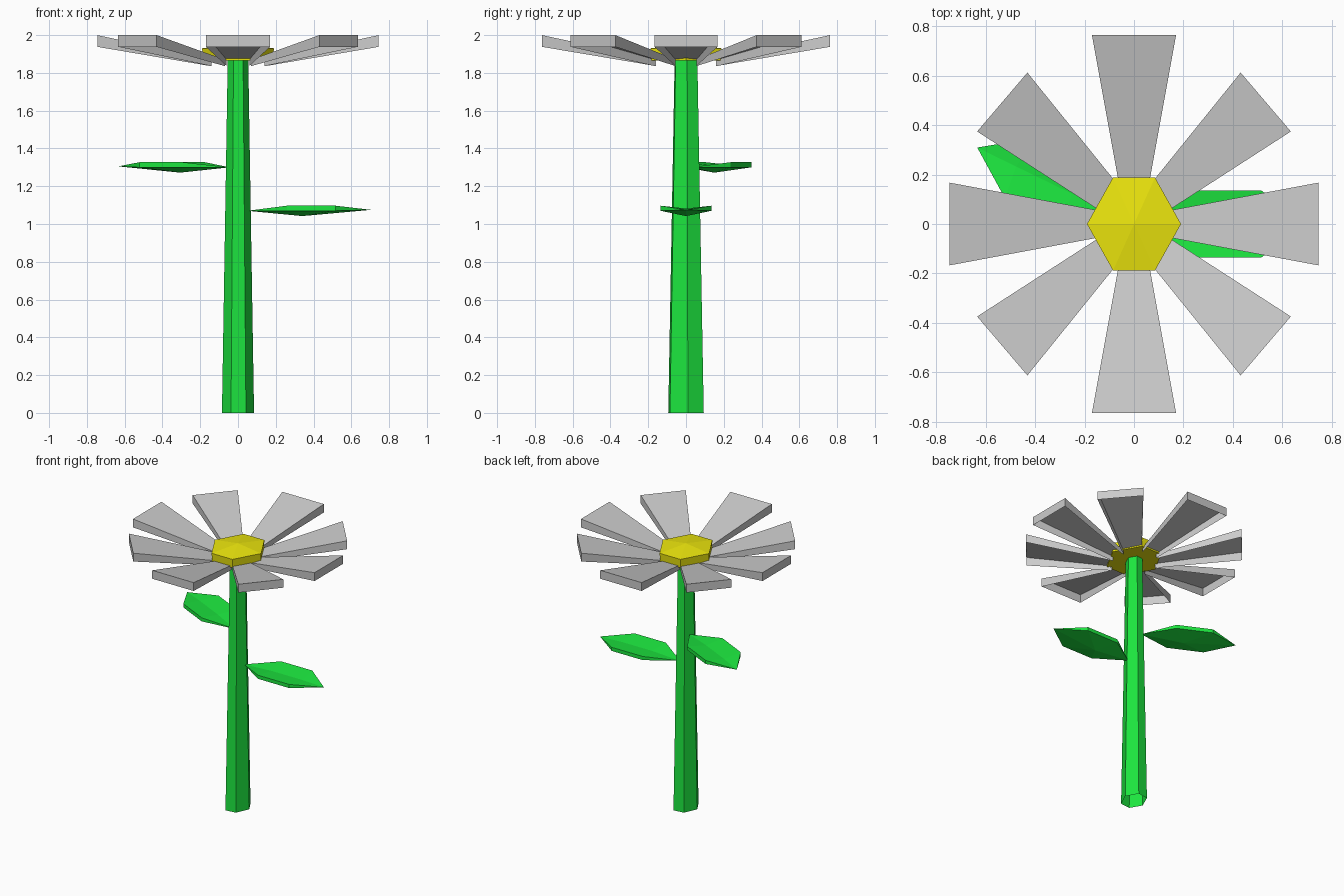
import bpy, bmesh, math
from mathutils import Matrix

if "Cube" in bpy.data.objects:
    bpy.data.objects.remove(bpy.data.objects["Cube"])


def material(name, color):
    m = bpy.data.materials.new(name)
    m.diffuse_color = (*color, 1)
    m.use_nodes = True
    m.node_tree.nodes["Principled BSDF"].inputs["Base Color"].default_value = m.diffuse_color
    return m


green = material("green", (0.012, 0.8, 0.05))
yellow = material("yellow", (0.85, 0.8, 0.004))


def finish(name, bm, mat=None, matrix=None):
    if matrix:
        bm.transform(matrix)
    bmesh.ops.recalc_face_normals(bm, faces=bm.faces)
    me = bpy.data.meshes.new(name)
    bm.to_mesh(me)
    bm.free()
    if mat:
        me.materials.append(mat)
    ob = bpy.data.objects.new(name, me)
    bpy.context.collection.objects.link(ob)
    return ob


def tube(bm, half, levels):
    """Hexagonal wall from three corners and their opposites; levels = (scale, z)."""
    section = half + [(-x, -y) for x, y in half]
    rings = [[bm.verts.new((x * s, y * s, z)) for x, y in section] for s, z in levels]
    for a, b in zip(rings, rings[1:]):
        for i in range(6):
            j = (i + 1) % 6
            bm.faces.new((a[i], a[j], b[j], b[i]))
    return rings


# Tapered hexagonal stem, open at the ends
bm = bmesh.new()
tube(bm, [(0.085, 0.01), (0.037, 0.094), (-0.042, 0.085)], [(1, 0), (0.64, 1.87)])
finish("stem", bm, green)

# Hexagonal flower centre with a low apex
bm = bmesh.new()
base, rim = tube(bm, [(0.19, 0), (0.085, 0.188), (-0.085, 0.188)],
                 [(0.98, 1.865), (1, 1.93)])
bm.faces.new(base)
apex = bm.verts.new((0, 0, 1.955))
for i in range(6):
    bm.faces.new((rim[i], rim[(i + 1) % 6], apex))
finish("flower_centre", bm, yellow)


# Petals: sloping tops with a wall hanging from the sides and outer end
def petal(name, inner, outer, sx, sy):
    bm = bmesh.new()
    rim = [inner[0], outer[0], outer[1], inner[1]]
    zs = [(1.87, 1.836), (2.0, 1.938), (2.0, 1.938), (1.87, 1.836)]
    top = [bm.verts.new((x * sx, y * sy, z[0])) for (x, y), z in zip(rim, zs)]
    low = [bm.verts.new((x * sx, y * sy, z[1])) for (x, y), z in zip(rim, zs)]
    bm.faces.new(top)
    for i in range(3):
        bm.faces.new((top[i], top[i + 1], low[i + 1], low[i]))
    finish(name, bm)


for s in (1, -1):
    petal("petal_side", [(0.145, 0.055), (0.145, -0.055)],
          [(0.745, 0.167), (0.745, -0.167)], s, 1)
    petal("petal_front_back", [(0.06, 0.158), (-0.06, 0.158)],
          [(0.17, 0.763), (-0.17, 0.763)], 1, s)
    for t in (1, -1):
        petal("petal_diagonal", [(0.14, 0.055), (0.07, 0.165)],
              [(0.634, 0.374), (0.431, 0.612)], s, t)


# Leaves: shallow folded blades with thin walls at the edges
def leaf(name, angle, lift):
    bm = bmesh.new()
    v = bm.verts.new
    root, tip = v((0.05, 0, 1.07)), v((0.705, 0, 1.075))
    top = [v((0.28, 0, 1.082)), v((0.53, 0, 1.082))]
    keel = v((0.34, 0, 1.042))
    for s in (1, -1):
        up = [v((x, 0.135 * s, 1.097)) for x in (0.26, 0.515)]
        dn = [v((x, 0.135 * s, 1.07)) for x in (0.26, 0.515)]
        for mid, edge in ((top, up), (up, dn)):
            bm.faces.new((root, mid[0], edge[0]))
            bm.faces.new((mid[0], mid[1], edge[1], edge[0]))
            bm.faces.new((mid[1], tip, edge[1]))
        # underside fans out from a single low keel point
        for a, b in ((root, dn[0]), (dn[0], dn[1]), (dn[1], tip)):
            bm.faces.new((keel, a, b))
    m = Matrix.Translation((0, 0, lift)) @ Matrix.Rotation(math.radians(angle), 4, 'Z')
    finish(name, bm, green, m)


leaf("leaf_right", 0, 0)
leaf("leaf_left", 154, 0.23)
